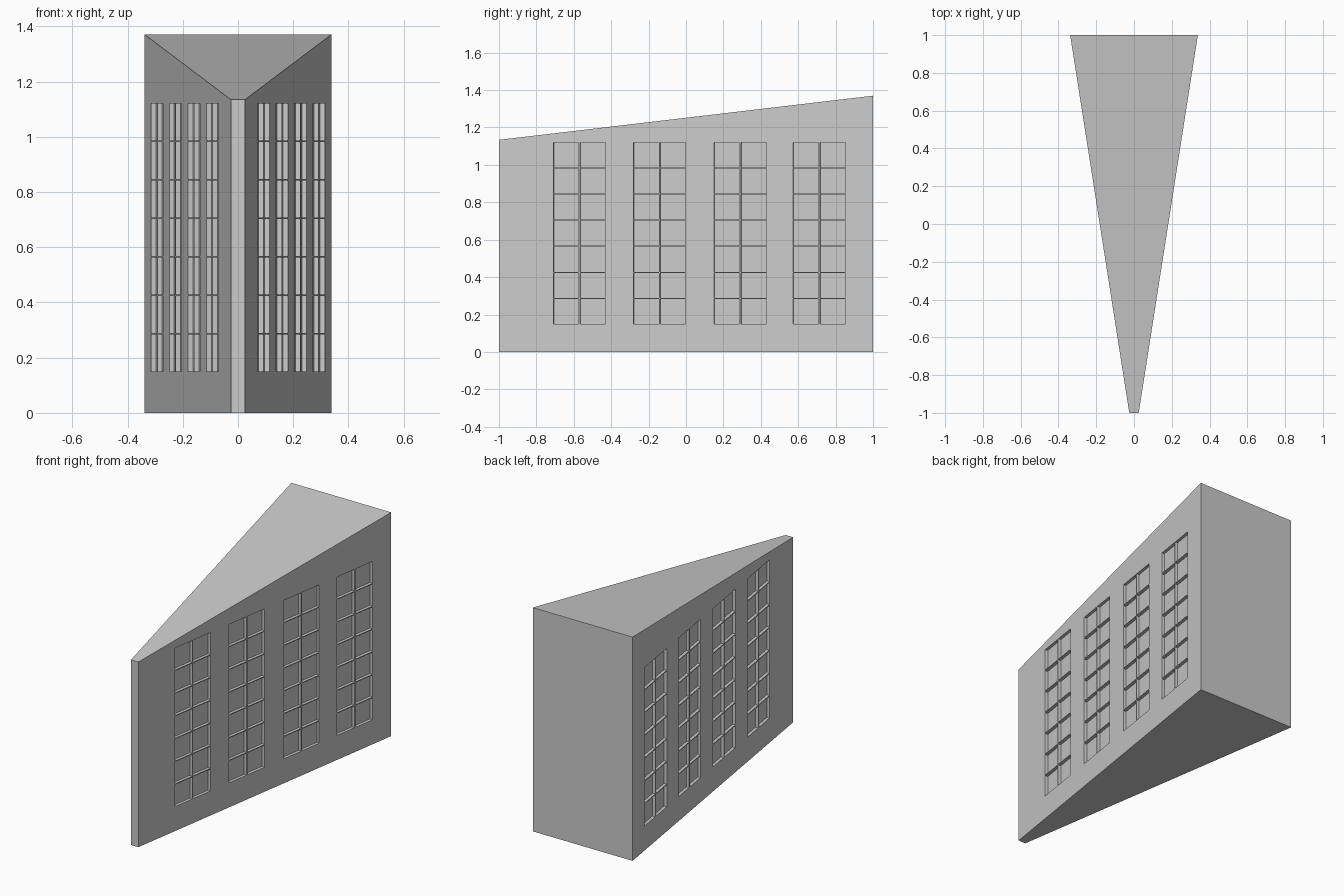
import bpy, bmesh, math
from mathutils import Matrix, Vector

if "Cube" in bpy.data.objects:
    bpy.data.objects.remove(bpy.data.objects["Cube"])

HALF_FRONT, HALF_BACK = 0.025, 0.338
TOP_FRONT, TOP_BACK = 1.134, 1.37
SLOPE = (HALF_BACK - HALF_FRONT) / 2
ANGLE = math.atan(SLOPE)
DEPTH = 0.018


def make_object(name, bm):
    bmesh.ops.recalc_face_normals(bm, faces=bm.faces)
    mesh = bpy.data.meshes.new(name)
    bm.to_mesh(mesh)
    bm.free()
    obj = bpy.data.objects.new(name, mesh)
    bpy.context.collection.objects.link(obj)
    return obj


# Wedge-shaped building with a sloping roof
bm = bmesh.new()
ends = []
for y, w, top in ((-1, HALF_FRONT, TOP_FRONT), (1, HALF_BACK, TOP_BACK)):
    ends.append([bm.verts.new(p) for p in
                 ((-w, y, 0), (w, y, 0), (w, y, top), (-w, y, top))])
front, back = ends
bm.faces.new(front)
bm.faces.new(back[::-1])
for i in range(4):
    j = (i + 1) % 4
    bm.faces.new((front[i], front[j], back[j], back[i]))
building = make_object("building", bm)

# Window recess cutters: four double columns of seven panes on each long wall
bm = bmesh.new()
pane_y, pane_z = 0.136, 0.134
for side in (-1, 1):
    for column in (-0.57, -0.142, 0.29, 0.712):
        for offset in (-0.0715, 0.0715):
            for row in range(7):
                y = column + offset
                centre = Vector((side * (HALF_FRONT + SLOPE * (y + 1)), y,
                                 0.217 + row * 0.1393))
                matrix = (Matrix.Translation(centre)
                          @ Matrix.Rotation(-side * ANGLE, 4, 'Z')
                          @ Matrix.Diagonal((2 * DEPTH, pane_y / math.cos(ANGLE),
                                             pane_z, 1)))
                bmesh.ops.create_cube(bm, size=1, matrix=matrix)
cutter = make_object("window_cutter", bm)
cutter.hide_render = True
cutter.display_type = 'WIRE'

# Sink the windows into the walls
cut = building.modifiers.new("windows", 'BOOLEAN')
cut.operation = 'DIFFERENCE'
cut.solver = 'EXACT'
cut.object = cutter
